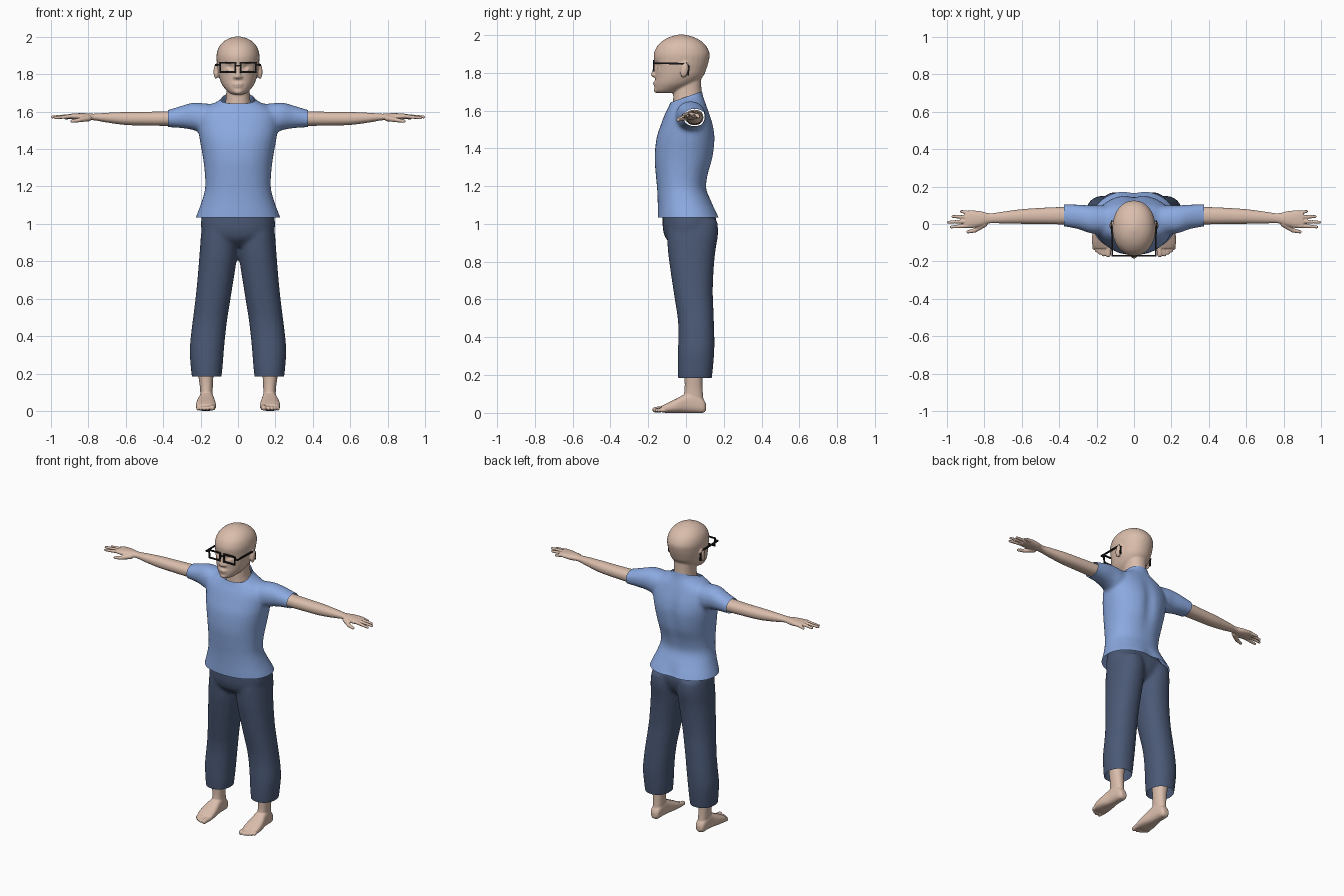
import bpy, bmesh, math
from mathutils import Vector, Matrix


def material(name, rgb):
    m = bpy.data.materials.new(name)
    m.diffuse_color = (*rgb, 1)
    return m


SKIN = material("skin", (0.70, 0.51, 0.41))
BLUE = material("shirt_blue", (0.26, 0.40, 0.75))
NAVY = material("trouser_navy", (0.07, 0.10, 0.18))
BLACK = material("frame_black", (0.01, 0.01, 0.01))


def catmull(rows, steps=5):
    out = []
    for i in range(len(rows) - 1):
        p0, p1, p2 = rows[max(i - 1, 0)], rows[i], rows[i + 1]
        p3 = rows[min(i + 2, len(rows) - 1)]
        for k in range(steps):
            t = k / steps
            out.append([0.5 * (2 * b + (c - a) * t + (2 * a - 5 * b + 4 * c - d) * t * t
                               + (3 * b - a - 3 * c + d) * t ** 3)
                        for a, b, c, d in zip(p0, p1, p2, p3)])
    return out + [list(rows[-1])]


def loft(bm, axis, rows, side=1, power=2.2, n=32):
    """Rows are (position on axis, min u, max u, min v, max v)."""
    order = {'x': (0, 1, 2), 'y': (1, 0, 2), 'z': (2, 0, 1)}[axis]
    rings = []
    for t, u0, u1, v0, v1 in catmull(rows):
        ring = []
        for k in range(n):
            c, s = math.cos(math.tau * k / n), math.sin(math.tau * k / n)
            co = [0, 0, 0]
            co[order[0]] = t
            co[order[1]] = (u0 + u1) / 2 + (u1 - u0) / 2 * math.copysign(abs(c) ** (2 / power), c)
            co[order[2]] = (v0 + v1) / 2 + (v1 - v0) / 2 * math.copysign(abs(s) ** (2 / power), s)
            co[0] *= side
            ring.append(bm.verts.new(co))
        rings.append(ring)
    for a, b in zip(rings, rings[1:]):
        for k in range(n):
            bm.faces.new((a[k], a[(k + 1) % n], b[(k + 1) % n], b[k]))
    bm.faces.new(rings[0][::-1])
    bm.faces.new(rings[-1])


def blob(bm, centre, radii, tilt=0):
    m = (Matrix.Translation(centre) @ Matrix.Rotation(tilt, 4, 'X')
         @ Matrix.Diagonal((*radii, 1)))
    bmesh.ops.create_icosphere(bm, subdivisions=3, radius=1, matrix=m)


def digit(bm, p, q, r0, r1, side):
    """Tapered finger or toe as a chain of spheres."""
    p, q = Vector(p), Vector(q)
    for k in range(9):
        c = p.lerp(q, k / 8)
        r = r0 + (r1 - r0) * k / 8
        blob(bm, (c.x * side, c.y, c.z), (r, r, r))


def fuse(name, bm, voxel, smooth, mat, cuts=(), dents=()):
    """Merge parts into one skin, trim openings with planes, push soft dents."""
    bmesh.ops.recalc_face_normals(bm, faces=bm.faces)
    me = bpy.data.meshes.new(name)
    bm.to_mesh(me)
    bm.free()
    ob = bpy.data.objects.new(name, me)
    bpy.context.collection.objects.link(ob)
    rem = ob.modifiers.new("fuse", 'REMESH')
    rem.mode, rem.voxel_size = 'VOXEL', voxel
    sm = ob.modifiers.new("smooth", 'SMOOTH')
    sm.factor, sm.iterations = 0.5, smooth
    bpy.context.view_layer.update()
    new = bpy.data.meshes.new_from_object(ob.evaluated_get(bpy.context.evaluated_depsgraph_get()))
    ob.modifiers.clear()
    bm = bmesh.new()
    bm.from_mesh(new)
    for point, normal in cuts:
        bmesh.ops.bisect_plane(bm, geom=bm.verts[:] + bm.edges[:] + bm.faces[:],
                               plane_co=point, plane_no=normal, clear_outer=True)
    for v in bm.verts:
        for c, r, push in dents:
            d = sum(((v.co[i] - c[i]) / r[i]) ** 2 for i in range(3))
            if d < 9:
                v.co.y += push * math.exp(-d)
    for f in bm.faces:
        f.smooth = True
    bm.to_mesh(new)
    bm.free()
    ob.data = new
    new.materials.clear()
    new.materials.append(mat)
    return ob


# Shirt: torso, collar and short sleeves
bm = bmesh.new()
torso = [(1.00, .238, -.15, .195), (1.035, .226, -.15, .18), (1.07, .213, -.15, .163),
         (1.115, .196, -.15, .138), (1.185, .177, -.153, .108), (1.26, .177, -.16, .118),
         (1.35, .187, -.166, .146), (1.45, .205, -.157, .157), (1.52, .215, -.135, .147),
         (1.58, .213, -.112, .127), (1.62, .18, -.092, .112), (1.65, .12, -.08, .10),
         (1.68, .082, -.072, .09), (1.74, .074, -.06, .08)]
loft(bm, 'z', [(z, -x, x, a, b) for z, x, a, b in torso])
for s in (1, -1):
    loft(bm, 'x', [(.08, -.05, .09, 1.48, 1.635), (.18, -.055, .10, 1.485, 1.645),
                   (.24, -.048, .10, 1.502, 1.648), (.30, -.027, .104, 1.512, 1.632),
                   (.375, -.014, .106, 1.517, 1.609), (.41, -.012, .106, 1.518, 1.602)], s)
fuse("shirt", bm, .011, 8, BLUE,
     [((0, 0, 1.035), (0, 0, -1)), ((.375, 0, 0), (1, 0, 0)), ((-.375, 0, 0), (-1, 0, 0)),
      ((0, 0, 1.672), (0, -.355, 1))],
     [((0, .15, 1.42), (.04, .06, .16), -.014), ((0, .17, 1.04), (.05, .06, .06), -.014)])

# Trousers: hips and two legs, open at waist and ankles
bm = bmesh.new()
loft(bm, 'z', [(.88, -.07, .07, -.06, .08), (.92, -.17, .17, -.105, .13),
               (.97, -.196, .196, -.122, .155), (1.03, -.196, .196, -.124, .16),
               (1.08, -.182, .182, -.122, .125), (1.14, -.165, .165, -.12, .1)])
for s in (1, -1):
    loft(bm, 'z', [(.15, .094, .238, -.036, .13), (.185, .088, .247, -.042, .137),
                   (.25, .081, .254, -.044, .144), (.33, .075, .258, -.043, .15),
                   (.42, .066, .25, -.04, .15), (.50, .056, .24, -.044, .147),
                   (.58, .043, .23, -.056, .144), (.65, .032, .222, -.067, .142),
                   (.75, .016, .213, -.082, .146), (.85, .002, .205, -.095, .155),
                   (.95, .0, .197, -.10, .17), (1.02, .015, .185, -.09, .165)], s)
fuse("trousers", bm, .011, 6, NAVY,
     [((0, 0, .185), (0, 0, -1)), ((0, 0, 1.10), (0, 0, 1))])

# Head with neck, nose, lips and ears
bm = bmesh.new()
skull = [(1.692, .03, -.15, -.08), (1.705, .052, -.163, -.03), (1.74, .083, -.166, .045),
         (1.78, .1, -.165, .09), (1.82, .108, -.166, .108), (1.86, .113, -.169, .12),
         (1.90, .115, -.17, .125), (1.94, .105, -.153, .108), (1.97, .083, -.122, .077),
         (1.99, .052, -.084, .036), (2.002, .012, -.04, -.01)]
loft(bm, 'z', [(z, -x, x, a, b) for z, x, a, b in skull], power=2.1)
loft(bm, 'z', [(1.58, -.085, .085, -.07, .10), (1.65, -.068, .068, -.068, .088),
               (1.70, -.063, .063, -.066, .082), (1.78, -.064, .064, -.05, .08)])
for k in range(6):
    t = k / 5
    blob(bm, (0, -.158 - .014 * t, 1.838 - .05 * t), (.010 + .005 * t, .014, .012))
blob(bm, (0, -.164, 1.747), (.026, .011, .007))
blob(bm, (0, -.162, 1.735), (.023, .011, .008))
blob(bm, (0, -.155, 1.708), (.025, .016, .016))
for s in (1, -1):
    blob(bm, (s * .014, -.165, 1.786), (.011, .012, .009))
    blob(bm, (s * .118, -.008, 1.815), (.013, .022, .042), -.2)
    blob(bm, (s * .045, -.142, 1.83), (.018, .018, .016))
fuse("head", bm, .006, 4, SKIN, [((0, 0, 1.61), (0, 0, -1))],
     [((s * .045, -.16, 1.838), (.026, .04, .016), .013) for s in (1, -1)]
     + [((0, -.17, 1.765), (.04, .03, .008), .003)])

# Arms with hands
FINGERS = [((.89, -.010, 1.576), (.977, -.016, 1.567)), ((.89, .014, 1.577), (.992, .010, 1.572)),
           ((.89, .037, 1.576), (.968, .040, 1.570)), ((.88, .059, 1.573), (.922, .067, 1.566))]
for s, label in ((1, "left"), (-1, "right")):
    bm = bmesh.new()
    loft(bm, 'x', [(.28, -.002, .092, 1.522, 1.606), (.38, -.002, .091, 1.524, 1.602),
                   (.50, .0, .086, 1.526, 1.599), (.60, .001, .079, 1.529, 1.598),
                   (.70, .003, .066, 1.542, 1.594), (.77, .004, .057, 1.554, 1.589),
                   (.82, -.012, .068, 1.552, 1.592), (.87, -.022, .073, 1.557, 1.591),
                   (.905, -.02, .068, 1.563, 1.587)], s)
    for p, q in FINGERS:
        digit(bm, p, q, .0115, .0085, s)
    digit(bm, (.80, .0, 1.565), (.85, -.034, 1.555), .017, .012, s)
    digit(bm, (.85, -.034, 1.555), (.888, -.042, 1.549), .012, .009, s)
    fuse(label + "_arm", bm, .004, 3, SKIN, [((s * .32, 0, 0), (-s, 0, 0))])

# Feet with ankles and toes
    bm = bmesh.new()
    loft(bm, 'y', [(.106, .152, .184, .015, .045), (.09, .138, .198, 0, .075),
                   (.04, .132, .205, 0, .11), (0, .128, .21, 0, .102),
                   (-.05, .120, .222, 0, .076), (-.10, .117, .225, 0, .052),
                   (-.13, .121, .214, .003, .036)], s, 2.6)
    loft(bm, 'z', [(.05, .135, .2, -.02, .095), (.12, .135, .203, -.008, .088),
                   (.19, .131, .212, -.008, .088), (.28, .12, .222, -.015, .1)], s)
    digit(bm, (.136, -.12, .02), (.138, -.163, .017), .017, .015, s)
    for x, y in ((.163, -.163), (.182, -.154), (.199, -.142), (.213, -.127)):
        digit(bm, (x - .004, y + .045, .022), (x, y, .013), .012, .0105, s)
    fuse(label + "_foot", bm, .004, 3, SKIN, [((0, 0, .23), (0, 0, 1))])

# Glasses: square rims, bridge, temples and ear hooks
bm = bmesh.new()


def bar(a, b, w=.0085):
    a, b = Vector(a), Vector(b)
    rot = (b - a).to_track_quat('Z', 'Y').to_matrix().to_4x4()
    bmesh.ops.create_cube(bm, size=1, matrix=Matrix.Translation((a + b) / 2) @ rot
                          @ Matrix.Diagonal((w, w, (b - a).length + w, 1)))


Y = -.17
for s in (1, -1):
    rim = [(s * .013, Y, 1.862), (s * .096, Y, 1.862), (s * .094, Y, 1.812), (s * .016, Y, 1.812)]
    for k in range(4):
        bar(rim[k], rim[(k + 1) % 4])
    bar((s * .096, Y, 1.85), (s * .116, Y, 1.85))
    bar((s * .116, Y, 1.85), (s * .118, .0, 1.848))
    bar((s * .118, .0, 1.848), (s * .118, .014, 1.832))
    bar((s * .118, .014, 1.832), (s * .118, .012, 1.79))
bar((-.013, Y, 1.846), (.013, Y, 1.846))
me = bpy.data.meshes.new("glasses")
bm.to_mesh(me)
bm.free()
me.materials.append(BLACK)
bpy.context.collection.objects.link(bpy.data.objects.new("glasses", me))
